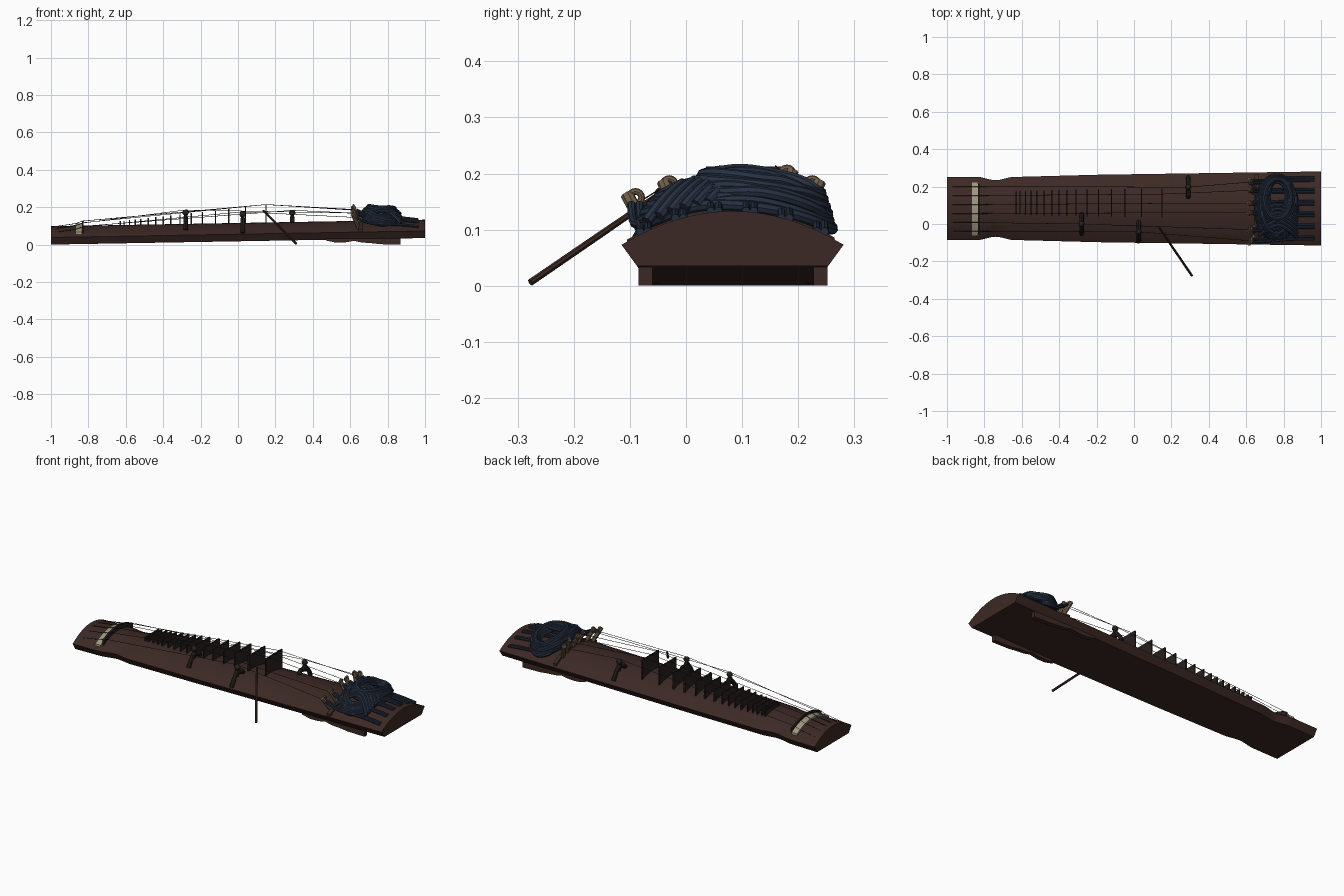
import bpy, bmesh, math, random
from mathutils import Vector

if "Cube" in bpy.data.objects:
    bpy.data.objects.remove(bpy.data.objects["Cube"])

random.seed(4)
CY = 0.083  # centre line of the body


def mat(name, c):
    m = bpy.data.materials.new(name)
    m.diffuse_color = (*c, 1)
    m.use_nodes = True
    m.node_tree.nodes["Principled BSDF"].inputs["Base Color"].default_value = m.diffuse_color
    return m


WOOD = mat("dark_wood", (0.045, 0.022, 0.018))
DARK = mat("black_wood", (0.02, 0.015, 0.013))
ROPE = mat("navy_cord", (0.02, 0.03, 0.055))
BONE = mat("bone", (0.35, 0.31, 0.22))
TAN = mat("tan_wood", (0.16, 0.11, 0.07))


def floor(x):
    return 0.0175 * (x + 1)


def half(x):
    if x > -0.62:
        return 0.174 + (x + 0.62) * 0.0148
    t = max(0, 1 - abs(x + 0.74) / 0.1)
    return 0.169 - 0.018 * t * t * (3 - 2 * t)


def surf(x, y):
    u = min(1, abs(y - CY) / half(x))
    return floor(x) + 0.038 + 0.06 * (1 - u * u)


def mesh(name, verts, faces, m, smooth=0):
    me = bpy.data.meshes.new(name)
    me.from_pydata(verts, [], faces)
    bm = bmesh.new()
    bm.from_mesh(me)
    bmesh.ops.recalc_face_normals(bm, faces=bm.faces)
    bm.to_mesh(me)
    bm.free()
    ob = bpy.data.objects.new(name, me)
    bpy.context.collection.objects.link(ob)
    me.materials.append(m)
    if smooth:
        finish(ob)
    return ob


def finish(ob):
    bpy.ops.object.select_all(action='DESELECT')
    ob.select_set(True)
    bpy.context.view_layer.objects.active = ob
    bpy.ops.object.shade_smooth_by_angle(angle=math.radians(35))


def loft(name, rings, m, smooth=1):
    n = len(rings[0])
    faces = [(i * n + j, i * n + (j + 1) % n, (i + 1) * n + (j + 1) % n, (i + 1) * n + j)
             for i in range(len(rings) - 1) for j in range(n)]
    faces += [tuple(range(n)), tuple(range((len(rings) - 1) * n, len(rings) * n))]
    return mesh(name, [v for r in rings for v in r], faces, m, smooth)


def tube(name, paths, r, m, res=2, cyclic=False, radii=None, steps=4):
    cu = bpy.data.curves.new(name, 'CURVE')
    cu.dimensions = '3D'
    cu.bevel_depth, cu.bevel_resolution, cu.use_fill_caps = r, res, True
    cu.resolution_u = steps
    for p in paths:
        s = cu.splines.new('NURBS' if steps > 1 else 'POLY')
        s.points.add(len(p) - 1)
        for i, v in enumerate(p):
            s.points[i].co = (*v, 1)
            s.points[i].radius = radii[i] if radii else 1
        s.use_cyclic_u = cyclic
        s.use_endpoint_u = not cyclic
        if steps > 1:
            s.order_u = 3
    ob = bpy.data.objects.new(name, cu)
    bpy.context.collection.objects.link(ob)
    cu.materials.append(m)
    bpy.ops.object.select_all(action='DESELECT')
    ob.select_set(True)
    bpy.context.view_layer.objects.active = ob
    bpy.ops.object.convert(target='MESH')
    finish(bpy.context.object)


# body: arched top, chamfered sides, waisted near the left end
def section(x):
    h = half(x)
    top = [(x, CY + h * u / 8, surf(x, CY + h * u / 8)) for u in range(-8, 9)]
    return top + [(x, CY + h * 0.86, floor(x)), (x, CY - h * 0.86, floor(x))]


loft("body", [section(x) for x in [-1, -0.85] + [-0.84 + 0.02 * i for i in range(11)]
              + [-0.62, -0.2, 0.2, 0.6, 1]], WOOD)

# scalloped foot rails under the right end
low = [(0.47, .022), (.52, .011), (.57, .011), (.62, .02), (.66, .011), (.71, .008), (.76, .002), (.87, 0)]
for nm, y in (("front_foot", -0.085), ("back_foot", 0.227)):
    loft(nm, [[(x, y, z), (x, y + 0.025, z), (x, y + 0.025, floor(x) + .006), (x, y, floor(x) + .006)]
              for x, z in low], WOOD, 0)


# arched bars across the body
def arch_bar(name, x0, x1, ya, yb, h, m):
    ys = [ya + (yb - ya) * i / 12 for i in range(13)]
    loft(name, [[(x0, y, surf(x0, y) - .004), (x1, y, surf(x1, y) - .004),
                 (x1, y, surf(x1, y) + h), (x0, y, surf(x0, y) + h)] for y in ys], m)


arch_bar("nut_bone", -0.87, -0.835, -0.065, 0.225, 0.012, BONE)
arch_bar("nut_ridge", -0.835, -0.825, -0.05, 0.215, 0.026, DARK)
arch_bar("tail_rim", 0.645, 0.665, -0.105, 0.265, 0.012, WOOD)

# sixteen upright frets growing toward the right
frets = [-.63, -.61, -.58, -.55, -.52, -.48, -.44, -.40, -.36, -.31, -.25, -.19, -.12, -.05, .04, .15]
for i, x in enumerate(frets):
    w = 0.062 + 0.015 * i / 15
    top = 0.125 + 0.112 * (x + 0.63)
    yc, t = 0.113, 0.0035
    ring = [(yc - w, surf(x, yc - w) - .003), (yc, surf(x, yc) - .003),
            (yc + w, surf(x, yc + w) - .003), (yc + w, top), (yc - w, top)]
    loft(f"fret_{i + 1}", [[(x - t, y, z) for y, z in ring], [(x + t, y, z) for y, z in ring]], DARK, 0)

# three forked movable bridges
bridges = [(-0.28, 0.0, 0.185), (0.025, -0.042, 0.175), (0.29, 0.197, 0.183)]
for i, (x, y, z) in enumerate(bridges):
    s = 0.052
    legs = []
    for d in (-s, s):
        f = surf(x, y + d)
        legs.append([(x, y, z - .035), (x, y + d * .35, surf(x, y) + .03),
                     (x, y + d * .8, f + .028), (x, y + d, f + .003)])
    tube(f"bridge_legs_{i + 1}", legs, 0.012, DARK, 2)
    tube(f"bridge_neck_{i + 1}", [[(x, y, surf(x, y) + .02), (x, y, z - .03), (x, y, z - .012)]],
         0.01, DARK, 2)
    bpy.ops.mesh.primitive_uv_sphere_add(segments=16, ring_count=8, radius=1, location=(x, y, z - .014))
    k = bpy.context.object
    k.name = f"bridge_knob_{i + 1}"
    k.scale = (0.017, 0.015, 0.016)
    k.data.materials.append(DARK)
    finish(k)

# strings: three over the frets, three over the bridges
knots = [(-0.09, .145), (-0.03, .168), (0.06, .185), (0.11, .183), (0.18, .187), (0.225, .168)]
strings = []
for i, (y, z) in enumerate(knots):
    y0 = -0.04 + 0.048 * i
    start = (-0.83, y0, surf(-0.83, y0) + .026)
    if i in (0, 1, 5):
        mid = bridges[{0: 1, 1: 0, 5: 2}[i]]
    else:
        mid = (0.15, 0.06 + 0.05 * (i - 2), 0.214)
    strings.append([start, mid, (0.63, y, z)])
    strings.append([(-0.97, y0, surf(-.97, y0)), (-0.87, y0, surf(-.87, y0) + .013), start])
tube("strings", strings, 0.0014, DARK, 0, steps=1)

# string pegs with eye rings
for i, (y, z) in enumerate(knots):
    lean = (y - CY) * 0.18
    tube(f"string_peg_{i + 1}", [[(0.65, y - lean, surf(.65, y) + .0), (0.615, y + lean * .5, z + .018)]],
         0.012, TAN, 2, steps=1)
    bpy.ops.mesh.primitive_torus_add(major_segments=16, minor_segments=8, major_radius=0.011,
                                     minor_radius=0.006, location=(0.618, y, z + .012),
                                     rotation=(0, math.pi / 2, 0))
    t = bpy.context.object
    t.name = f"peg_ring_{i + 1}"
    t.data.materials.append(TAN)
    finish(t)


# coiled cords draped over the tail
def coil(cx, cy, rx, ry, lift, tilt):
    p = []
    for k in range(16):
        a = k * math.tau / 16
        x, y = cx + rx * math.cos(a), cy + ry * math.sin(a)
        p.append((x, y, surf(x, y) + lift - tilt * math.cos(a) + random.uniform(-.004, .004)))
    return p


coils = []
for k in range(7):
    f = k / 6
    coils.append(coil(0.762, 0.088, 0.112 - .035 * f, 0.176 - .035 * f, 0.026 + .03 * f, 0.01))
    coils.append(coil(0.768, 0.125 + .02 * f, 0.098 - .05 * f, 0.13 - .045 * f, 0.046 + .028 * (1 - abs(2 * f - 1)), .008))
tube("cord_coils", coils, 0.0105, ROPE, 2, True)

# crossing cord ends that close the coil
cross = []
for k in range(6):
    y = -0.05 + 0.022 * k
    cross.append([(xx, yy, surf(xx, yy) + l) for xx, yy, l in (
        (0.67, y - .01, .03), (0.72, y + .03, .06), (0.78, y + .05, .068), (0.84, y + .01, .05), (0.87, y - .02, .02))])
tube("cord_crossing", cross, 0.0105, ROPE, 2)

# anchor cords running from the pegs to the tail holes
tails, holes = [], []
for i, (y, z) in enumerate(knots):
    ye = -0.075 + 0.063 * i
    for d in (-.007, .007):
        tails.append([(0.635, y + d, z), (0.69, y + d, surf(.69, y) + .03), (0.82, ye + d, surf(.82, ye) + .018),
                      (0.9, ye + d, surf(.9, ye) + .012), (0.965, ye + d, surf(.965, ye) + .002)])
tube("anchor_cords", tails, 0.0075, ROPE, 2)

# leaning plectrum stick
a, b = Vector((0.135, -0.02, 0.182)), Vector((0.31, -0.277, 0.006))
tube("plectrum_stick", [[a, a.lerp(b, .5), b]], 0.0065, WOOD, 2, radii=[.8, .95, 1], steps=1)
